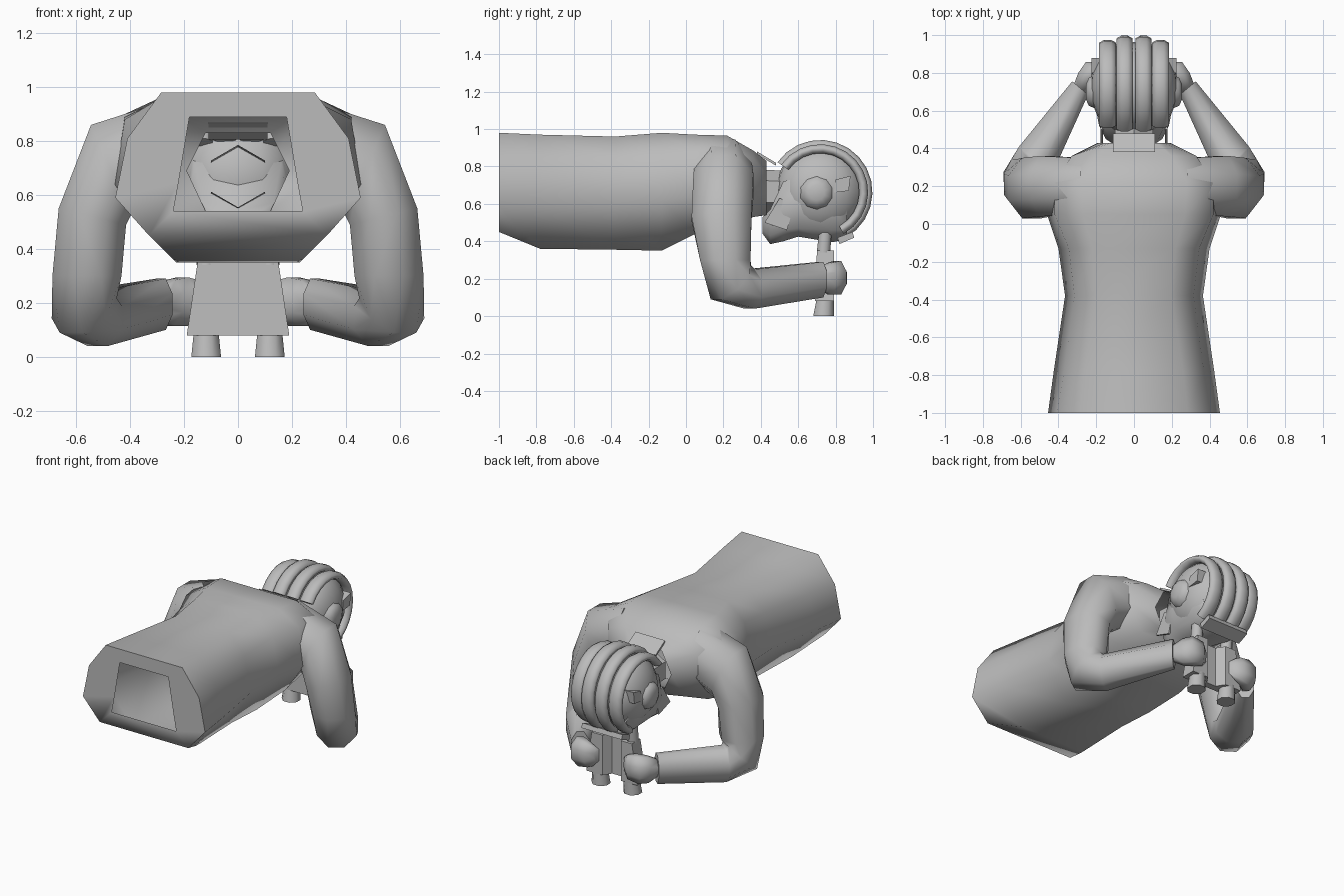
import bpy, bmesh, math
from mathutils import Vector

if "Cube" in bpy.data.objects:
    bpy.data.objects.remove(bpy.data.objects["Cube"])

grey = bpy.data.materials.new("plain_grey")
grey.diffuse_color = (0.5, 0.5, 0.5, 1)
grey.use_nodes = True
grey.node_tree.nodes["Principled BSDF"].inputs["Base Color"].default_value = grey.diffuse_color


def finish(bm, name, angle=50):
    bmesh.ops.recalc_face_normals(bm, faces=bm.faces)
    me = bpy.data.meshes.new(name)
    bm.to_mesh(me)
    bm.free()
    ob = bpy.data.objects.new(name, me)
    bpy.context.collection.objects.link(ob)
    me.materials.append(grey)
    bpy.ops.object.select_all(action='DESELECT')
    ob.select_set(True)
    bpy.context.view_layer.objects.active = ob
    bpy.ops.object.shade_smooth_by_angle(angle=math.radians(angle))
    return ob


def loft(name, rings, caps=(True, True), angle=50, hole=None):
    """Skin a list of equal-length rings; hole opens the first cap."""
    bm = bmesh.new()
    vr = [[bm.verts.new(p) for p in r] for r in rings]
    n = len(vr[0])
    for a, b in zip(vr, vr[1:]):
        for i in range(n):
            j = (i + 1) % n
            bm.faces.new((a[i], a[j], b[j], b[i]))
    if hole:
        h = [bm.verts.new(p) for p in hole]
        for i in range(n):
            j = (i + 1) % n
            bm.faces.new((vr[0][i], vr[0][j], h[j], h[i]))
    elif caps[0]:
        bm.faces.new(vr[0])
    if caps[1]:
        bm.faces.new(vr[-1])
    return finish(bm, name, angle)


def ring(c, u, v, n=8):
    c, u, v = Vector(c), Vector(u), Vector(v)
    s = [2 * math.pi * (i + 0.5) / n for i in range(n)]
    k = 1 / math.cos(math.pi / n)
    return [c + (u * math.cos(a) + v * math.sin(a)) * k for a in s]


def mirrored(p, s):
    return [(s * x, y, z) for x, y, z in p]


def section(y, half):
    """Symmetric outline from its right half, top to bottom."""
    return [(x, y, z) for x, z in half] + [(-x, y, z) for x, z in reversed(half)]


# Torso: hollow shell, open at the neck, with a trapezoid opening at the waist
torso = [
    (-1.0, [(.285, .98), (.41, .81), (.455, .59), (.33, .45)]),
    (-.78, [(.26, .97), (.37, .82), (.425, .59), (.24, .36)]),
    (-.38, [(.20, .96), (.315, .83), (.365, .60), (.22, .355)]),
    (-.13, [(.22, .98), (.345, .87), (.40, .62), (.23, .35)]),
    (.05, [(.27, .97), (.42, .88), (.46, .64), (.32, .44)]),
    (.22, [(.28, .965), (.42, .90), (.44, .66), (.32, .48)]),
    (.36, [(.20, .885), (.33, .84), (.33, .70), (.24, .53)]),
    (.43, [(.12, .83), (.155, .76), (.19, .69), (.12, .54)]),
]
loft("torso", [section(y, h) for y, h in torso], (False, False), 72,
     hole=section(-1, [(.18, .89), (.20, .77), (.22, .65), (.24, .54)]))

# Neck and collar flap
loft("neck", [ring((0, .36, .67), (.10, 0, 0), (0, 0, .10), 6),
              ring((0, .56, .66), (.10, 0, 0), (0, 0, .10), 6)], (False, False))
loft("collar_flap", [[(-.11, y, z), (.11, y, z), (.11, y, z - .015), (-.11, y, z - .015)]
                     for y, z in ((.38, .88), (.48, .82))])

# Arms: shoulder, upper arm, elbow, forearm, cuff
arm = [((.28, .20, .765), (0, .15, 0), (0, 0, .18)),
       ((.47, .20, .695), (0, .16, 0), (.075, 0, .165)),
       ((.54, .19, .52), (0, .16, 0), (.125, 0, .03)),
       ((.56, .21, .30), (0, .135, 0), (.128, 0, 0)),
       ((.57, .24, .18), (-.05, .08, .09), (.10, .068, 0)),
       ((.52, .34, .145), (0, 0, .105), (.09, .068, 0)),
       ((.285, .72, .195), (0, 0, .095), (.042, .035, 0))]
# Hands: wrist, knuckles, fingertips
hand = [((.29, .71, .20), (0, 0, .05), (.03, .025, 0)),
        ((.25, .77, .20), (0, 0, .085), (.045, .03, 0)),
        ((.205, .81, .205), (0, 0, .09), (.05, .047, 0)),
        ((.14, .82, .205), (0, 0, .075), (.02, .04, 0)),
        ((.10, .80, .21), (0, 0, .04), (.01, .02, 0))]
for s, side in ((1, "right"), (-1, "left")):
    for part, data in (("arm", arm), ("hand", hand)):
        loft(f"{side}_{part}", [mirrored(ring(*r), s) for r in data], angle=65)

# Binoculars: body with a groove at the back, front barrels, eyepieces
loft("binocular_body", [[(-w, y0, z), (w, y0, z), (w, .79, z), (.07, .79, z), (.035, .735, z),
                         (-.035, .735, z), (-.07, .79, z), (-w, .79, z)]
                        for w, y0, z in ((.19, .69, .08), (.15, .70, .35))], angle=30)
for s, side in ((1, "right"), (-1, "left")):
    for part, r0, r1, z0, z1 in (("barrel", .055, .045, 0, .10),
                                 ("eyepiece", .036, .034, .34, .45)):
        loft(f"{side}_{part}", [ring((s * .118, y, z), (r, 0, 0), (0, r, 0))
                                for r, z, y in ((r0, z0, .735), (r1, z1, .745))])

# Head: flat-sided padded cap, face and jaw
bm = bmesh.new()
bmesh.ops.create_uvsphere(bm, u_segments=20, v_segments=12, radius=1)
for v in bm.verts:
    x = math.copysign(abs(v.co.x) ** .8, v.co.x) * .232
    v.co = Vector((x, .72 + v.co.y * .243, .668 + v.co.z * .243))
finish(bm, "cap_shell", 60)

face = [(.41, [(.07, .53), (.09, .50), (.08, .46), (.05, .44)]),
        (.45, [(.13, .57), (.15, .52), (.13, .43), (.07, .385)]),
        (.52, [(.16, .72), (.185, .58), (.16, .46), (.08, .40)]),
        (.60, [(.18, .74), (.20, .60), (.17, .47), (.07, .425)]),
        (.78, [(.18, .72), (.21, .60), (.17, .46), (.09, .395)]),
        (.86, [(.12, .70), (.18, .60), (.14, .46), (.08, .41)])]
loft("face", [section(y, h) for y, h in face], angle=65)

# Padded ridges running from forehead over the crown to the nape
for i, (x, w, r) in enumerate(((-.14, .045, .232), (-.05, .042, .255),
                               (.05, .042, .255), (.14, .045, .232))):
    rings = []
    for k in range(15):
        a = math.radians(145 - k * 206 / 14)
        d = Vector((0, math.cos(a), math.sin(a)))
        rings.append(ring(Vector((x, .718, .663)) + d * r, (w, 0, 0), d * .024))
    loft(f"cap_ridge_{i + 1}", rings, angle=65)

# Brow pad along the front rim of the cap
loft("brow_pad", [[(x, .82, .385), (x, .90, .42), (x, .89, .45), (x, .81, .42)]
                  for x in (-.15, .15)])

# Ear bulges, side pads and chin straps
for s, side in ((1, "right"), (-1, "left")):
    loft(f"{side}_ear_bulge", [mirrored(ring((x, .70, .66), (0, r, 0), (0, 0, r), 10), s)
                               for x, r in ((.20, .09), (.238, .075), (.255, .04))], angle=70)
    loft(f"{side}_side_pad", [mirrored([(x, .79, .66), (x, .87, .67), (x, .88, .75), (x, .80, .73)], s)
                              for x in (.14, .225)])
    loft(f"{side}_chin_strap", [mirrored([(x, .42, .50), (x, .50, .63), (x, .58, .60), (x, .54, .46)], s)
                                for x in (.165, .177)])
